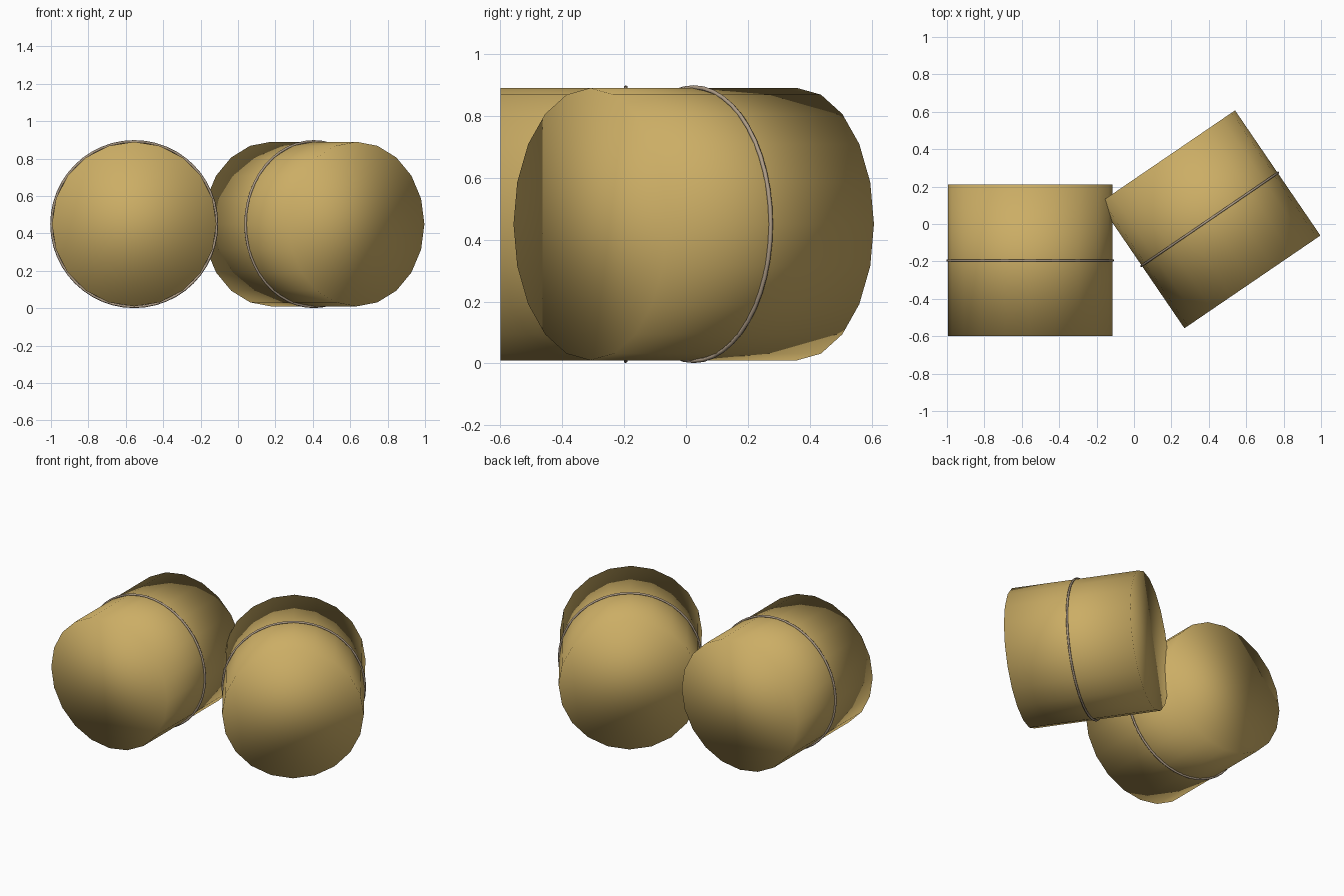
import bpy
import math

cube = bpy.data.objects.get("Cube")
if cube:
    bpy.data.objects.remove(cube, do_unlink=True)


def make_material(name, color):
    mat = bpy.data.materials.new(name)
    mat.use_nodes = True
    mat.diffuse_color = color
    mat.node_tree.nodes["Principled BSDF"].inputs["Base Color"].default_value = color
    return mat


straw = make_material("straw", (0.60, 0.42, 0.13, 1))
twine = make_material("twine", (0.42, 0.33, 0.24, 1))

RADIUS, LENGTH, HEIGHT = 0.44, 0.81, 0.45


def finish(name, mat):
    obj = bpy.context.object
    obj.name = name
    obj.data.materials.append(mat)
    # fully smooth, so the rims shade softly into the ends
    bpy.ops.object.shade_smooth()


def make_bale(side, x, y, turn):
    """A round bale lying on its side with one loop of twine around it."""
    rotation = (math.radians(90), 0, math.radians(turn))
    location = (x, y, HEIGHT)
    bpy.ops.mesh.primitive_cylinder_add(
        vertices=20, radius=RADIUS, depth=LENGTH,
        location=location, rotation=rotation)
    finish(side + "_bale", straw)
    bpy.ops.mesh.primitive_torus_add(
        major_segments=48, minor_segments=6,
        major_radius=RADIUS + 0.002, minor_radius=0.007,
        location=location, rotation=rotation)
    finish(side + "_twine_loop", twine)


make_bale("right", -0.555, -0.195, 0)
make_bale("left", 0.405, 0.025, 34.3)
